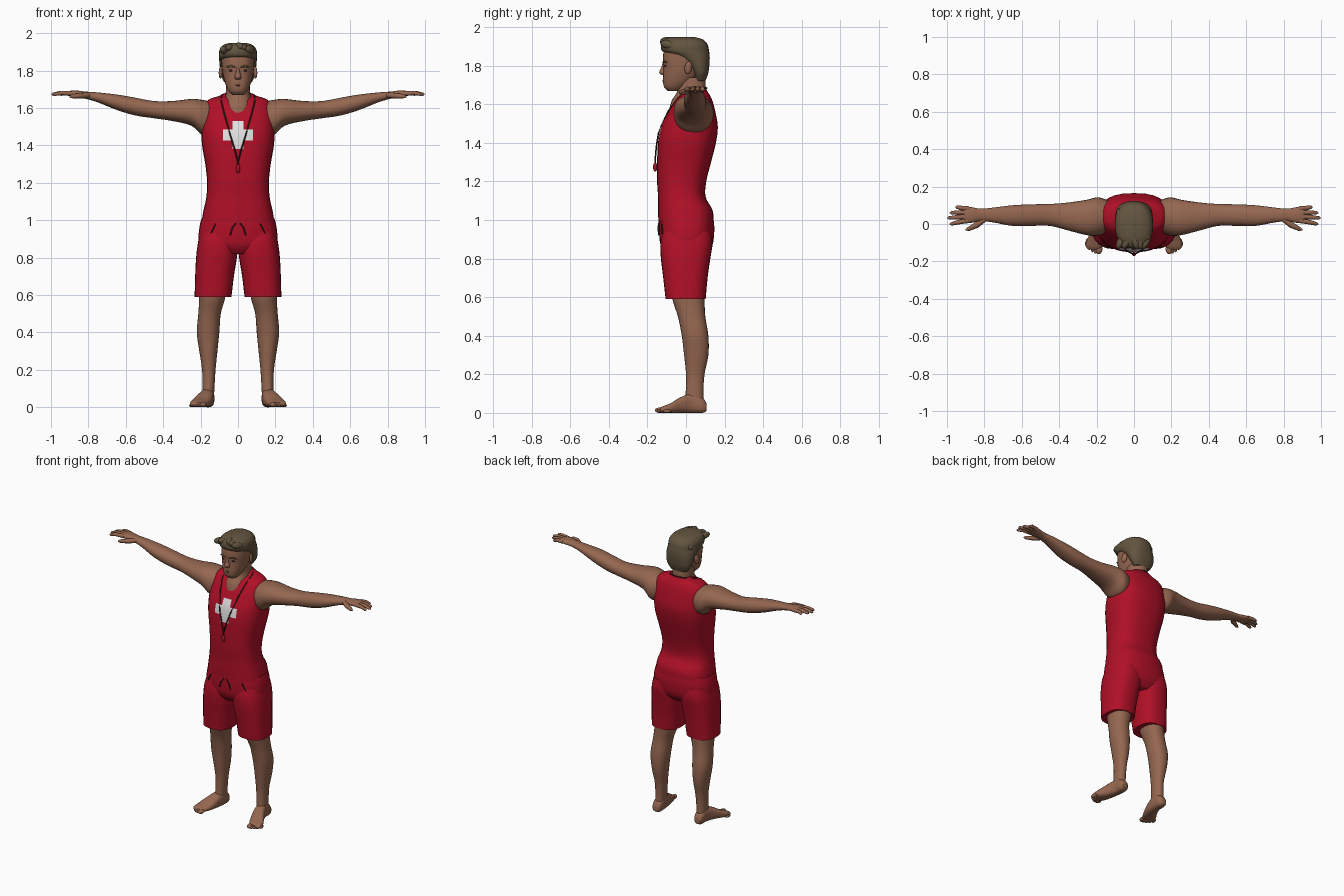
import bpy
import bmesh
import math
import random
from mathutils import Matrix, Vector

random.seed(4)
old = bpy.data.objects.get("Cube")
if old:
    bpy.data.objects.remove(old, do_unlink=True)


def material(name, rgb):
    mat = bpy.data.materials.new(name)
    mat.use_nodes = True
    colour = (*rgb, 1)
    mat.diffuse_color = colour
    mat.node_tree.nodes["Principled BSDF"].inputs["Base Color"].default_value = colour
    return mat


SKIN = material("tan skin", (.30, .135, .08))
RED = material("red cloth", (.44, .005, .02))
HAIR = material("brown hair", (.125, .09, .05))
WHITE = material("white print", (.75, .75, .75))
DARK = material("dark cord", (.05, .012, .012))
LIP = material("dark skin", (.15, .055, .035))


def finish(name, bm, mat):
    """Turn a bmesh into a smooth shaded object."""
    bmesh.ops.recalc_face_normals(bm, faces=bm.faces)
    mesh = bpy.data.meshes.new(name)
    bm.to_mesh(mesh)
    bm.free()
    mesh.materials.append(mat)
    obj = bpy.data.objects.new(name, mesh)
    bpy.context.collection.objects.link(obj)
    bpy.ops.object.select_all(action='DESELECT')
    obj.select_set(True)
    bpy.context.view_layer.objects.active = obj
    bpy.ops.object.shade_smooth_by_angle(angle=math.radians(55))
    return obj


def spline(rows, steps=4):
    """Catmull-Rom interpolation of the section rows."""
    out = []
    last = len(rows) - 1
    for i in range(last):
        p = [Vector(rows[min(max(i + k, 0), last)]) for k in (-1, 0, 1, 2)]
        for s in range(steps):
            t = s / steps
            out.append(p[1] + t / 2 * (p[2] - p[0] + t * (
                2 * p[0] - 5 * p[1] + 4 * p[2] - p[3]
                + t * (3 * (p[1] - p[2]) + p[3] - p[0]))))
    return out + [Vector(rows[-1])]


def loft(name, rows, mat, axis='z', side=1, power=2.2, count=28):
    """Skin rounded sections; each row is (position, low a, high a, low b, high b)."""
    bm = bmesh.new()
    rings = []
    for t, a0, a1, b0, b1 in spline(rows):
        ring = []
        for k in range(count):
            ang = math.tau * k / count
            c, s = math.cos(ang), math.sin(ang)
            a = (a0 + a1) / 2 + (a1 - a0) / 2 * math.copysign(abs(c) ** (2 / power), c)
            b = (b0 + b1) / 2 + (b1 - b0) / 2 * math.copysign(abs(s) ** (2 / power), s)
            x, y, z = {'x': (t, a, b), 'y': (a, t, b), 'z': (a, b, t)}[axis]
            ring.append(bm.verts.new((x * side, y, z)))
        rings.append(ring)
    for low, high in zip(rings, rings[1:]):
        for k in range(count):
            j = (k + 1) % count
            bm.faces.new((low[k], low[j], high[j], high[k]))
    bm.faces.new(rings[0])
    bm.faces.new(rings[-1])
    return finish(name, bm, mat)


def centred(rows):
    return [(z, -half, half, y0, y1) for z, half, y0, y1 in rows]


def blob(name, centre, size, mat, turn=0, tilt=0):
    """Ellipsoid with optional turn about z and tilt about x."""
    bm = bmesh.new()
    place = (Matrix.Translation(centre) @ Matrix.Rotation(turn, 4, 'Z')
             @ Matrix.Rotation(tilt, 4, 'X') @ Matrix.Diagonal((*size, 1)))
    bmesh.ops.create_uvsphere(bm, u_segments=16, v_segments=10, radius=1, matrix=place)
    return finish(name, bm, mat)


def tube(name, points, radii, mat):
    curve = bpy.data.curves.new(name, 'CURVE')
    curve.dimensions = '3D'
    curve.bevel_depth = 1
    curve.bevel_resolution = 3
    curve.use_fill_caps = True
    line = curve.splines.new('POLY')
    line.points.add(len(points) - 1)
    for p, co, r in zip(line.points, points, radii):
        p.co = (*co, 1)
        p.radius = r
    curve.materials.append(mat)
    obj = bpy.data.objects.new(name, curve)
    bpy.context.collection.objects.link(obj)
    return obj


# Shirt, pelvis of the shorts, and neck
shirt = loft("shirt", centred([
    (.99, .195, -.143, .143), (1.05, .185, -.145, .138), (1.12, .17, -.145, .102),
    (1.2, .165, -.15, .105), (1.3, .175, -.15, .13), (1.4, .192, -.145, .155),
    (1.48, .195, -.132, .165), (1.55, .19, -.1, .155), (1.61, .18, -.065, .14),
    (1.645, .155, -.035, .125), (1.665, .1, .01, .112), (1.68, .07, .03, .105)]), RED, power=2.6)
loft("shorts_seat", centred([
    (.82, .13, -.1, .1), (.87, .205, -.132, .137),
    (.95, .208, -.14, .147), (1.01, .195, -.138, .142)]), RED, power=2.5)
loft("neck", centred([
    (1.57, .07, -.088, .08), (1.62, .074, -.074, .1),
    (1.67, .066, -.045, .103), (1.74, .062, -.05, .1)]), SKIN)

# Head, nose and mouth
loft("head", centred([
    (1.668, .03, -.092, -.04), (1.69, .05, -.114, .0), (1.73, .068, -.119, .05),
    (1.78, .081, -.117, .09), (1.84, .088, -.12, .105), (1.9, .085, -.108, .1),
    (1.935, .05, -.07, .07)]), SKIN, power=2.3)
loft("nose", centred([
    (1.815, .008, -.12, -.1), (1.79, .011, -.129, -.1), (1.766, .018, -.139, -.1),
    (1.752, .014, -.126, -.1)]), SKIN, power=2)
tube("mouth", [(-.026, -.111, 1.72), (0, -.118, 1.722), (.026, -.111, 1.72)],
     (.002, .005, .002), LIP)

# Hair cap and swept locks
loft("hair", centred([
    (1.72, .06, .05, .1), (1.76, .086, .035, .115), (1.81, .096, .0, .122),
    (1.85, .1, -.06, .123), (1.875, .102, -.122, .12), (1.91, .099, -.13, .112),
    (1.935, .08, -.115, .09), (1.948, .045, -.08, .05)]), HAIR, power=2.3)
for row, y in enumerate((-.095, -.05, 0, .045)):
    for col in range(-2, 3):
        height = 1.928 - .009 * abs(col) - .012 * (row == 3)
        blob("hair_lock", (col * .034 + random.uniform(-.006, .006), y, height),
             (.02, .042, .022), HAIR, random.uniform(-.6, .6), random.uniform(-.3, .1))

# Upright cross print projected on the chest
bm = bmesh.new()
bmesh.ops.create_grid(bm, x_segments=32, y_segments=32, size=.08)
outside = []
for f in bm.faces:
    x, z, _ = (abs(v) for v in f.calc_center_median())
    if min(x, z) > .032 or z > .076:
        outside.append(f)
bmesh.ops.delete(bm, geom=outside, context='FACES')
bmesh.ops.transform(bm, verts=bm.verts, matrix=Matrix.Translation((0, -.3, 1.455))
                    @ Matrix.Rotation(math.pi / 2, 4, 'X'))
cross = finish("chest_cross", bm, WHITE)
wrap = cross.modifiers.new("fit", 'SHRINKWRAP')
wrap.target = shirt
wrap.wrap_method = 'PROJECT'
wrap.use_project_y = True
wrap.wrap_mode = 'ABOVE_SURFACE'
wrap.offset = .003

# Whistle
blob("whistle", (0, -.16, 1.275), (.012, .011, .024), RED)
tube("whistle_ring", [(0, -.16, 1.29), (0, -.16, 1.32)], (.005, .003), DARK)

for side, word in ((1, "left"), (-1, "right")):
    # Arm and palm
    loft(word + "_arm", [
        (.13, -.04, .12, 1.46, 1.63), (.19, -.062, .143, 1.455, 1.643),
        (.25, -.06, .13, 1.505, 1.648), (.35, -.035, .115, 1.53, 1.637),
        (.45, -.01, .107, 1.545, 1.637), (.55, -.01, .105, 1.56, 1.655),
        (.65, -.01, .1, 1.59, 1.672), (.75, .008, .088, 1.63, 1.683),
        (.82, .015, .082, 1.65, 1.688), (.87, .006, .09, 1.658, 1.694),
        (.91, .01, .09, 1.664, 1.69)], SKIN, 'x', side)
    # Fingers and thumb
    for finger, base, reach, tip in (("index", .018, .985, .0), ("middle", .04, .998, .032),
                                     ("ring", .062, .985, .06), ("little", .082, .955, .09)):
        tube(word + "_" + finger + "_finger",
             [(side * .885, base, 1.677), (side * (.9 + reach) / 2, (base + tip) / 2, 1.68),
              (side * (reach - .008), tip, 1.673), (side * reach, tip, 1.672)],
             (.013, .012, .009, .003), SKIN)
    tube(word + "_thumb",
         [(side * .8, .025, 1.668), (side * .84, -.005, 1.666),
          (side * .885, -.027, 1.662), (side * .9, -.031, 1.66)],
         (.014, .016, .011, .004), SKIN)
    # Shorts leg, bare leg and foot
    loft(word + "_shorts_leg", [
        (.59, .035, .232, -.106, .102), (.7, .022, .229, -.118, .112),
        (.8, .006, .224, -.13, .126), (.88, .0, .214, -.133, .138),
        (.94, .01, .2, -.12, .13)], RED, 'z', side, 2.5)
    loft(word + "_leg", [
        (.03, .13, .19, -.01, .095), (.1, .126, .19, -.002, .09), (.2, .12, .192, .0, .096),
        (.3, .11, .207, -.01, .116), (.4, .1, .22, -.022, .116), (.5, .092, .212, -.042, .1),
        (.58, .07, .208, -.068, .097), (.66, .06, .21, -.08, .1)], SKIN, 'z', side)
    loft(word + "_foot", [
        (.106, .14, .182, .01, .05), (.085, .128, .192, .0, .08), (.03, .127, .197, .0, .1),
        (-.03, .135, .222, .0, .08), (-.08, .15, .25, .0, .05), (-.12, .17, .256, .002, .034),
        (-.135, .18, .245, .004, .025)], SKIN, 'y', side, 2.6)
    for k in range(5):
        size = .017 if k == 0 else .011
        blob(word + "_toe", (side * (.186 + .0158 * k), -.138 + .0025 * k * k, size * .8),
             (size, .024, size * .8), SKIN, side * .25)
    # Ear, eye and brow
    blob(word + "_ear", (side * .092, .012, 1.79), (.01, .02, .033), SKIN, side * .3, -.15)
    blob(word + "_eye", (side * .036, -.107, 1.8), (.014, .006, .006), DARK, side * .25)
    tube(word + "_brow", [(side * .014, -.118, 1.818), (side * .04, -.113, 1.824),
                          (side * .06, -.1, 1.818)], (.004, .006, .003), HAIR)
    # Neck cord and shorts drawstring
    tube(word + "_neck_cord",
         [(0, .108, 1.685), (side * .06, .09, 1.68), (side * .088, .03, 1.668),
          (side * .09, -.04, 1.635), (side * .072, -.092, 1.565), (side * .04, -.143, 1.45),
          (side * .018, -.154, 1.38), (0, -.16, 1.31)], [.004] * 8, DARK)
    tube(word + "_drawstring", [(side * .01, -.142, .985), (side * .03, -.143, .96),
                                (side * .042, -.142, .92)], [.004] * 3, DARK)
    tube(word + "_pocket_edge", [(side * .12, -.127, .98), (side * .145, -.122, .93)],
         [.004] * 2, DARK)
